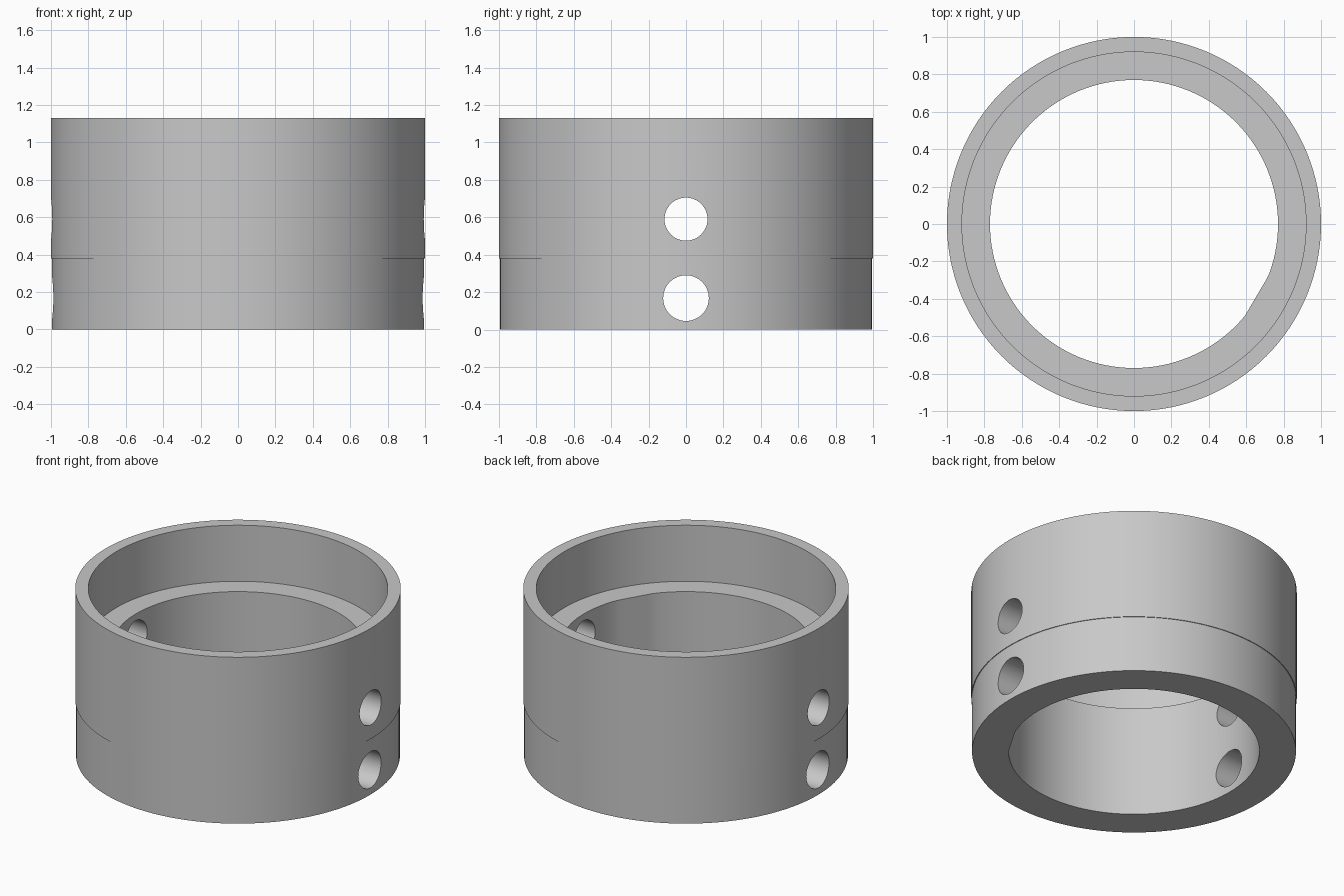
import bpy
import bmesh
from math import cos, sin, pi, radians

cube = bpy.data.objects.get("Cube")
if cube:
    bpy.data.objects.remove(cube, do_unlink=True)

SEGMENTS = 128
BORE = 0.77
FLAT_DIRECTION = radians(-30.5)
FLAT_DISTANCE = 0.76

grey = bpy.data.materials.new("plain_grey")
grey.use_nodes = True
colour = (0.58, 0.58, 0.58, 1)
grey.diffuse_color = colour
grey.node_tree.nodes["Principled BSDF"].inputs["Base Color"].default_value = colour

# Closed wall section as (radius, height): outer step and inner ledge
section = [(BORE, 0), (0.995, 0), (0.995, 0.38), (1, 0.38),
           (1, 1.13), (0.92, 1.13), (0.92, 0.75), (BORE, 0.75)]


def ring_point(bm, radius, height, angle):
    # The bore has one narrow flat along its wall
    if radius == BORE:
        facing = cos(angle - FLAT_DIRECTION)
        if facing > 0:
            radius = min(radius, FLAT_DISTANCE / facing)
    return bm.verts.new((radius * cos(angle), radius * sin(angle), height))


# Collar body
bm = bmesh.new()
rings = [[ring_point(bm, r, z, 2 * pi * i / SEGMENTS) for r, z in section]
         for i in range(SEGMENTS)]
for i, ring in enumerate(rings):
    following = rings[(i + 1) % SEGMENTS]
    for j in range(len(section)):
        k = (j + 1) % len(section)
        bm.faces.new((ring[j], following[j], following[k], ring[k]))
bmesh.ops.recalc_face_normals(bm, faces=bm.faces)
mesh = bpy.data.meshes.new("collar")
bm.to_mesh(mesh)
bm.free()
collar = bpy.data.objects.new("collar", mesh)
bpy.context.collection.objects.link(collar)
mesh.materials.append(grey)


def drill(radius, height):
    # Round hole through both walls along x
    bpy.ops.mesh.primitive_cylinder_add(vertices=48, radius=radius, depth=3,
                                        location=(0, 0, height),
                                        rotation=(0, pi / 2, 0))
    cutter = bpy.context.object
    cutter.name = "hole_cutter"
    cutter.hide_render = True
    cutter.data.materials.append(grey)
    cut = collar.modifiers.new("hole", 'BOOLEAN')
    cut.operation = 'DIFFERENCE'
    cut.solver = 'EXACT'
    cut.object = cutter
    bpy.context.view_layer.objects.active = collar
    bpy.ops.object.modifier_apply(modifier=cut.name)
    bpy.data.objects.remove(cutter, do_unlink=True)


# Upper and lower pin holes
drill(0.115, 0.59)
drill(0.122, 0.168)

bpy.ops.object.select_all(action='DESELECT')
collar.select_set(True)
bpy.context.view_layer.objects.active = collar
bpy.ops.object.shade_smooth_by_angle(angle=radians(30))
